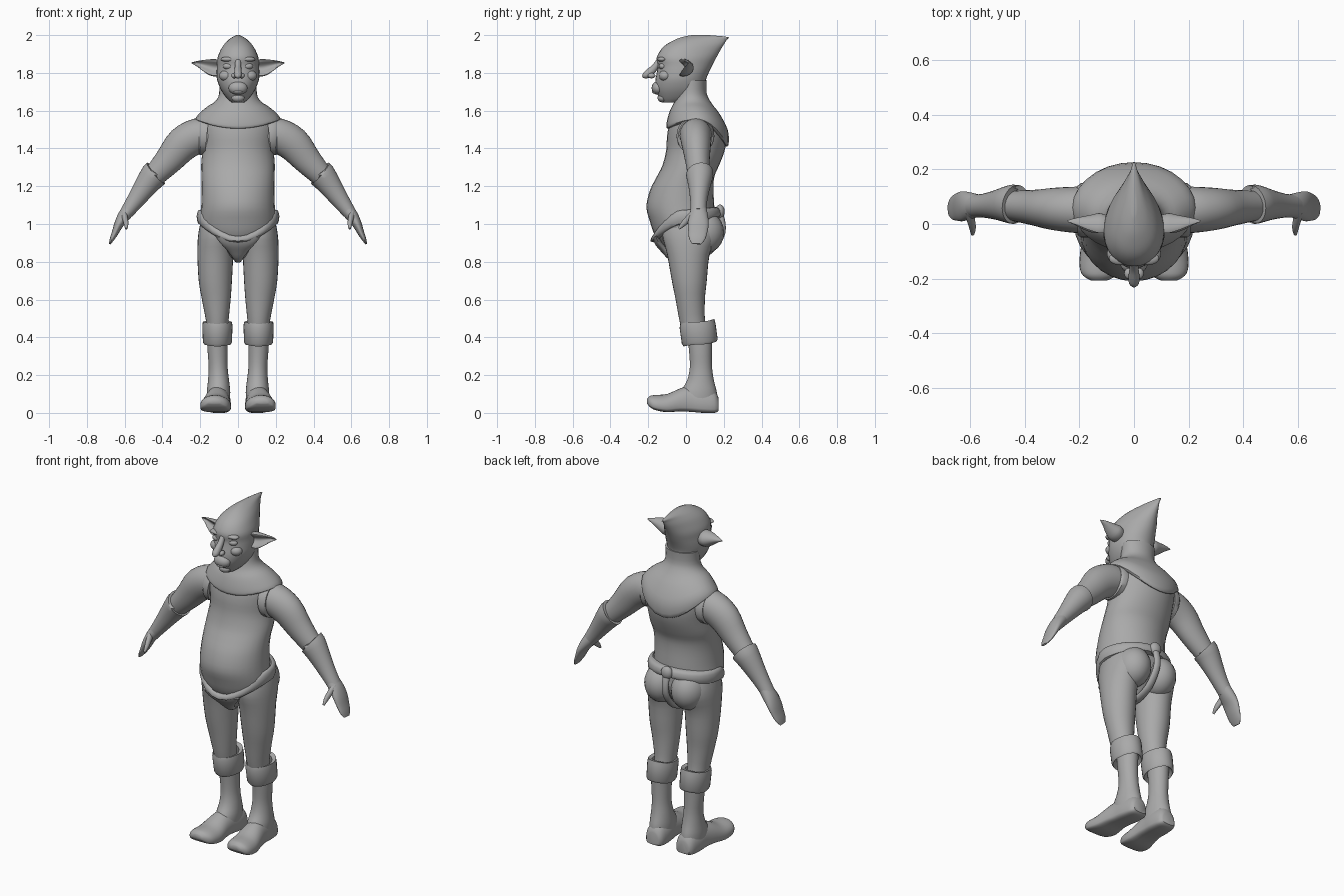
import bpy, bmesh, math
from mathutils import Vector

N = 28
grey = bpy.data.materials.new("plain_grey")
grey.diffuse_color = (0.4, 0.4, 0.4, 1)
Y, X = Vector((0, 1, 0)), Vector((1, 0, 0))


def finish(name, bm, angle=45):
    bmesh.ops.recalc_face_normals(bm, faces=bm.faces)
    me = bpy.data.meshes.new(name)
    bm.to_mesh(me)
    bm.free()
    me.materials.append(grey)
    me.shade_smooth()
    me.set_sharp_from_angle(angle=math.radians(angle))
    ob = bpy.data.objects.new(name, me)
    bpy.context.collection.objects.link(ob)
    return ob


def spline(a, b, c, d, t):
    return 0.5 * (2 * b + (c - a) * t + (2 * a - 5 * b + 4 * c - d) * t * t
                  + (3 * b - a - 3 * c + d) * t ** 3)


def skin(name, rows, ring, steps=3, mirror=1, cap=True, closed=False):
    """Smoothly interpolate parameter rows, make a ring from each, bridge them."""
    rows = [Vector(r) for r in rows]
    n = len(rows)
    fine = []
    for i in range(n - 1):
        for s in range(steps):
            fine.append(spline(rows[max(i - 1, 0)], rows[i], rows[i + 1],
                               rows[min(i + 2, n - 1)], s / steps))
    fine.append(rows[-1])
    bm = bmesh.new()
    loops = [[bm.verts.new((p.x * mirror, p.y, p.z)) for p in ring(fine, i)]
             for i in range(len(fine))]
    pairs = list(zip(loops, loops[1:]))
    if closed:
        pairs.append((loops[-1], loops[0]))
    for a, b in pairs:
        for j in range(N):
            k = (j + 1) % N
            bm.faces.new((a[j], a[k], b[k], b[j]))
    if cap and not closed:
        bm.faces.new(loops[0])
        bm.faces.new(loops[-1])
    return finish(name, bm)


def level(fine, i):
    """Horizontal ring: x centre, z, x radius, y front, y back, back taper, front dz, back dz."""
    xc, z, rx, yf, yb, k, zf, zb = fine[i]
    pts = []
    for j in range(N):
        t = 2 * math.pi * j / N
        c, s = math.cos(t), math.sin(t)
        dz = (zf if c > 0 else zb) * c * c
        pts.append(Vector((xc + rx * s * (1 - k * (1 - c) / 2),
                           (yf + yb) / 2 - c * (yb - yf) / 2, z + dz)))
    return pts


def tube(side, dent=0):
    """Ring across a path: x, y, z, in-plane radius, sideways radius."""
    def ring(fine, i):
        pos = lambda m: Vector(fine[max(0, min(m, len(fine) - 1))][:3])
        tan = (pos(i + 1) - pos(i - 1)).normalized()
        u = side.cross(tan).normalized()
        v = tan.cross(u)
        r, w = fine[i][3], fine[i][4]
        pts = []
        for j in range(N):
            t = 2 * math.pi * j / N
            c = math.cos(t)
            f = 1 - dent * max(0, -c) ** 2
            pts.append(pos(i) + u * r * math.sin(t) + v * w * c * f)
        return pts
    return ring


def sole(fine, i):
    """Upright squarish ring: x centre, y, z low, z high, half width."""
    xc, y, lo, hi, w = fine[i]
    pts = []
    for j in range(N):
        t = 2 * math.pi * j / N
        c, s = math.cos(t), math.sin(t)
        e = 0.4 if s < 0 else 1.0
        sx = math.copysign(abs(c) ** (0.7 if s < 0 else 1), c)
        mid = lo + (hi - lo) * 0.35
        h = (mid - lo) if s < 0 else (hi - mid)
        pts.append(Vector((xc + w * sx, y, mid + h * math.copysign(abs(s) ** e, s))))
    return pts


def lv(xc, z, rx, yf, yb, k=0, zf=0, zb=0):
    return (xc, z, rx, yf, yb, k, zf, zb)


def ball(name, c, r):
    bm = bmesh.new()
    bmesh.ops.create_uvsphere(bm, u_segments=20, v_segments=12, radius=1)
    for v in bm.verts:
        v.co = Vector((v.co.x * r[0] + c[0], v.co.y * r[1] + c[1], v.co.z * r[2] + c[2]))
    finish(name, bm)


# Torso with round belly, tapering into the loincloth
skin("torso", [
    lv(0, .81, .02, -.08, .03), lv(0, .85, .07, -.10, .08), lv(0, .90, .13, -.14, .13),
    lv(0, .95, .185, -.17, .15), lv(0, 1.01, .2, -.19, .15), lv(0, 1.09, .195, -.21, .15),
    lv(0, 1.18, .192, -.19, .145), lv(0, 1.25, .193, -.155, .15), lv(0, 1.31, .195, -.125, .175),
    lv(0, 1.39, .19, -.105, .205), lv(0, 1.47, .198, -.10, .215), lv(0, 1.54, .195, -.085, .195),
    lv(0, 1.60, .13, -.06, .14)], level)

# Shoulder cape with curved hem, and neck
skin("shoulder_cape", [
    lv(0, 1.545, .205, -.09, .20, 0, -.04, -.13), lv(0, 1.555, .226, -.104, .224, 0, -.045, -.14),
    lv(0, 1.585, .205, -.10, .222, 0, -.035, -.09), lv(0, 1.62, .165, -.085, .18, 0, -.02, -.04),
    lv(0, 1.65, .12, -.065, .135, 0, -.01, -.01), lv(0, 1.69, .10, -.05, .11),
    lv(0, 1.76, .10, -.04, .11)], level)

# Head with swept-back crown
skin("head", [
    lv(0, 1.642, .03, -.12, -.02), lv(0, 1.665, .058, -.14, .06), lv(0, 1.71, .09, -.16, .10),
    lv(0, 1.76, .110, -.162, .105), lv(0, 1.80, .119, -.155, .12, .1),
    lv(0, 1.84, .126, -.15, .14, .25), lv(0, 1.88, .129, -.155, .16, .35),
    lv(0, 1.92, .118, -.135, .182, .5), lv(0, 1.95, .099, -.105, .2, .6),
    lv(0, 1.975, .07, -.06, .215, .7), lv(0, 1.99, .04, -.02, .222, .7),
    lv(0, 2.0, .01, .03, .12, .5)], level)

# Face
skin("nose", [(0, -.145, 1.865, .012, .014), (0, -.165, 1.83, .018, .017),
              (0, -.195, 1.80, .022, .02), (0, -.218, 1.785, .017, .018),
              (0, -.23, 1.778, .005, .006)], tube(X))
ball("muzzle", (0, -.148, 1.72), (.05, .034, .036))
ball("lower_lip", (0, -.155, 1.70), (.03, .026, .012))
ball("chin", (0, -.125, 1.668), (.035, .026, .024))

# Belt dipping below the belly
skin("belt", [
    lv(0, 1.075, .20, -.17, .145, 0, -.14, .015), lv(0, 1.07, .212, -.182, .175, 0, -.14, .015),
    lv(0, 1.04, .219, -.188, .185, 0, -.13, .02), lv(0, 1.005, .212, -.178, .18, 0, -.10, .035),
    lv(0, 1.0, .195, -.16, .145, 0, -.10, .035)], level, steps=2, closed=True)
ball("belt_knot", (0, .18, 1.065), (.035, .025, .038))
skin("back_strap", [(0, .175, 1.07, .015, .022), (0, .195, 1.0, .015, .02),
                    (0, .185, .93, .015, .02), (0, .12, .85, .015, .022),
                    (0, .02, .815, .014, .025), (0, -.07, .83, .012, .03)], tube(X))
skin("loincloth_front", [(0, -.16, .935, .02, .12), (0, -.145, .90, .02, .095),
                         (0, -.115, .865, .02, .06), (0, -.075, .825, .02, .03),
                         (0, -.03, .81, .015, .02)], tube(X))

for m, s in ((1, "left_"), (-1, "right_")):
    # Face details and ears
    ball(s + "eyelid", (m * .05, -.122, 1.835), (.03, .022, .018))
    ball(s + "brow", (m * .05, -.126, 1.872), (.042, .025, .014))
    ball(s + "cheek", (m * .06, -.11, 1.785), (.04, .034, .03))
    ball(s + "nostril", (m * .02, -.182, 1.785), (.016, .02, .014))
    skin(s + "ear", [(.09, -.015, 1.825, .04, .045), (.13, -.015, 1.828, .046, .055),
                     (.17, -.008, 1.838, .034, .042), (.21, .003, 1.848, .017, .022),
                     (.246, .01, 1.853, .003, .003)], tube(Y, 1.2), mirror=m)

    # Bare upper arm
    skin(s + "upper_arm", [(.15, .05, 1.465, .085, .085), (.21, .052, 1.468, .092, .085),
                           (.29, .055, 1.425, .092, .078), (.36, .06, 1.345, .077, .066),
                           (.42, .065, 1.28, .064, .058), (.47, .07, 1.23, .055, .05)],
         tube(Y), mirror=m)
    # Armhole rim
    skin(s + "armhole_rim", [(.165, .05, 1.465, .10, .10), (.195, .05, 1.468, .104, .10),
                             (.207, .05, 1.468, .096, .09)], tube(Y), mirror=m, steps=1)
    # Gauntlet with flared opening
    skin(s + "gauntlet", [(.445, .07, 1.255, .05, .05), (.435, .072, 1.268, .074, .072),
                          (.46, .072, 1.24, .069, .068), (.50, .07, 1.185, .058, .055),
                          (.55, .067, 1.115, .045, .044), (.59, .066, 1.06, .036, .042)],
         tube(Y), mirror=m, steps=2)
    # Mitten hand and thumb
    skin(s + "hand", [(.575, .067, 1.08, .036, .042), (.605, .067, 1.04, .033, .05),
                      (.63, .065, 1.0, .025, .055), (.65, .062, .955, .018, .05),
                      (.667, .058, .92, .012, .042), (.679, .056, .895, .005, .025)],
         tube(Y), mirror=m)
    skin(s + "thumb", [(.605, .05, 1.06, .022, .018), (.598, .015, 1.03, .018, .015),
                       (.592, -.015, 1.0, .014, .012), (.592, -.038, .975, .006, .006)],
         tube(X), mirror=m)

    # Buttock and leg
    ball(s + "buttock", (m * .088, .09, .955), (.098, .112, .115))
    skin(s + "leg", [lv(.11, 1.04, .08, -.10, .13), lv(.115, .95, .095, -.125, .165),
                     lv(.12, .84, .095, -.10, .125), lv(.12, .70, .088, -.075, .11),
                     lv(.115, .60, .076, -.055, .10), lv(.11, .49, .06, -.035, .10),
                     lv(.11, .43, .055, -.02, .11)], level, mirror=m)
    # Folded boot cuff
    skin(s + "boot_cuff", [
        lv(.109, .475, .058, -.01, .125, 0, -.01, .015), lv(.109, .482, .077, -.03, .15, 0, -.01, .015),
        lv(.109, .46, .08, -.034, .156, 0, -.01, .015), lv(.109, .375, .077, -.022, .168, 0, -.01, .015),
        lv(.109, .362, .07, -.012, .16, 0, -.01, .015), lv(.109, .385, .05, .01, .14, 0, -.01, .015)],
        level, steps=1, mirror=m, closed=True)
    # Boot shaft and foot
    skin(s + "boot_shaft", [lv(.108, .42, .055, .005, .14), lv(.108, .33, .053, .016, .137),
                            lv(.105, .24, .05, .02, .138), lv(.103, .17, .056, .005, .148),
                            lv(.103, .11, .062, -.03, .163), lv(.103, .05, .06, -.04, .165)],
         level, mirror=m)
    skin(s + "boot_foot", [(.10, .172, .01, .08, .04), (.10, .15, 0, .12, .056),
                           (.102, .09, 0, .14, .064), (.106, .03, .005, .145, .064),
                           (.112, -.03, .008, .13, .07), (.117, -.10, .004, .10, .08),
                           (.122, -.16, .014, .095, .077), (.126, -.19, .03, .09, .06),
                           (.128, -.207, .05, .075, .03)], sole, mirror=m)
